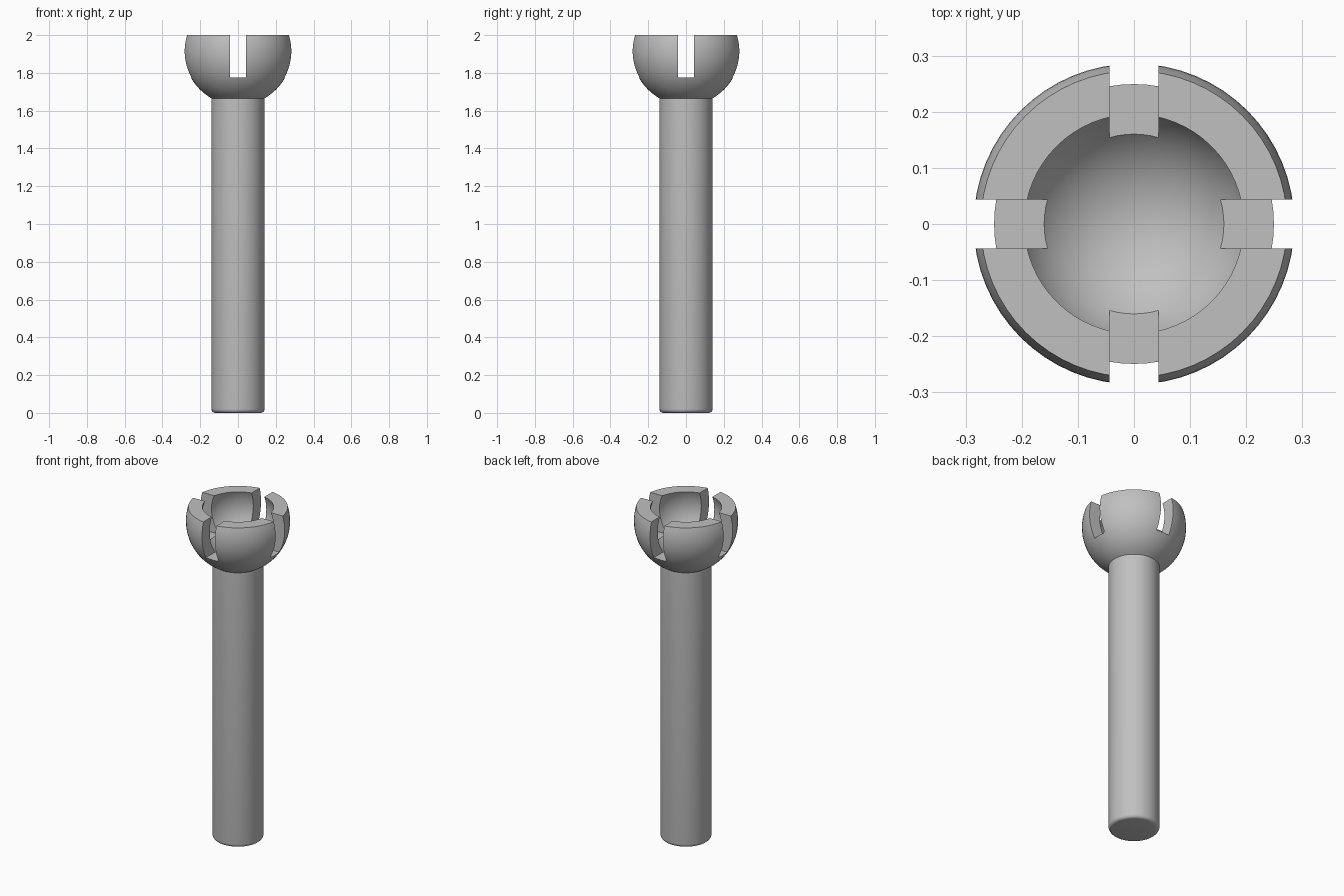
import bpy
import bmesh
from math import sin, cos, acos, asin, pi

default = bpy.data.objects.get("Cube")
if default:
    bpy.data.objects.remove(default)

SEGMENTS = 64
SHAFT_R, BEVEL = 0.14, 0.02
BALL_Z, BALL_R, HOLLOW_R = 1.915, 0.286, 0.213
TOP, SLOT_FLOOR, SLOT_WIDTH = 2.0, 1.775, 0.087

grey = bpy.data.materials.new("plain grey")
grey.use_nodes = True
colour = (0.53, 0.53, 0.53, 1)
grey.diffuse_color = colour
grey.node_tree.nodes["Principled BSDF"].inputs["Base Color"].default_value = colour


def arc(radius, centre_r, centre_z, start, end, steps):
    """Points on an arc; the angle is measured up from straight down."""
    angles = [start + (end - start) * i / steps for i in range(steps + 1)]
    return [(centre_r + radius * sin(a), centre_z - radius * cos(a)) for a in angles]


def revolve(name, profile):
    """Turn a radius/height profile about z; both ends lie on the axis."""
    bm = bmesh.new()
    verts = [bm.verts.new((r, 0, z)) for r, z in profile]
    edges = [bm.edges.new(pair) for pair in zip(verts, verts[1:])]
    bmesh.ops.spin(bm, geom=verts + edges, cent=(0, 0, 0), axis=(0, 0, 1),
                   angle=2 * pi, steps=SEGMENTS, use_duplicate=False)
    bmesh.ops.remove_doubles(bm, verts=bm.verts[:], dist=0.0001)
    bmesh.ops.recalc_face_normals(bm, faces=bm.faces[:])
    mesh = bpy.data.meshes.new(name)
    bm.to_mesh(mesh)
    bm.free()
    obj = bpy.data.objects.new(name, mesh)
    bpy.context.collection.objects.link(obj)
    mesh.materials.append(grey)
    return obj


# Shaft with a rounded foot, ball with a flat top, spherical hollow
profile = [(0, 0)]
profile += arc(BEVEL, SHAFT_R - BEVEL, BEVEL, 0, pi / 2, 5)
profile += arc(BALL_R, 0, BALL_Z, asin(SHAFT_R / BALL_R),
               acos((BALL_Z - TOP) / BALL_R), 20)
profile += arc(HOLLOW_R, 0, BALL_Z, acos((BALL_Z - TOP) / HOLLOW_R), 0, 20)
pin = revolve("slotted_cup_and_shaft", profile)

# Two crossing slots through the rim
for size in ((SLOT_WIDTH, 1, 1), (1, SLOT_WIDTH, 1)):
    bpy.ops.mesh.primitive_cube_add(size=1, location=(0, 0, SLOT_FLOOR + 0.5))
    cutter = bpy.context.object
    cutter.name = "slot_cutter"
    cutter.scale = size
    cutter.hide_render = True
    bpy.ops.object.select_all(action="DESELECT")
    pin.select_set(True)
    bpy.context.view_layer.objects.active = pin
    cut = pin.modifiers.new("slot", "BOOLEAN")
    cut.operation = "DIFFERENCE"
    cut.solver = "EXACT"
    cut.object = cutter
    bpy.ops.object.modifier_apply(modifier=cut.name)
    bpy.data.objects.remove(cutter)

# Smooth curved surfaces, crisp rims and slots
bpy.ops.object.shade_smooth_by_angle(angle=pi / 6)
